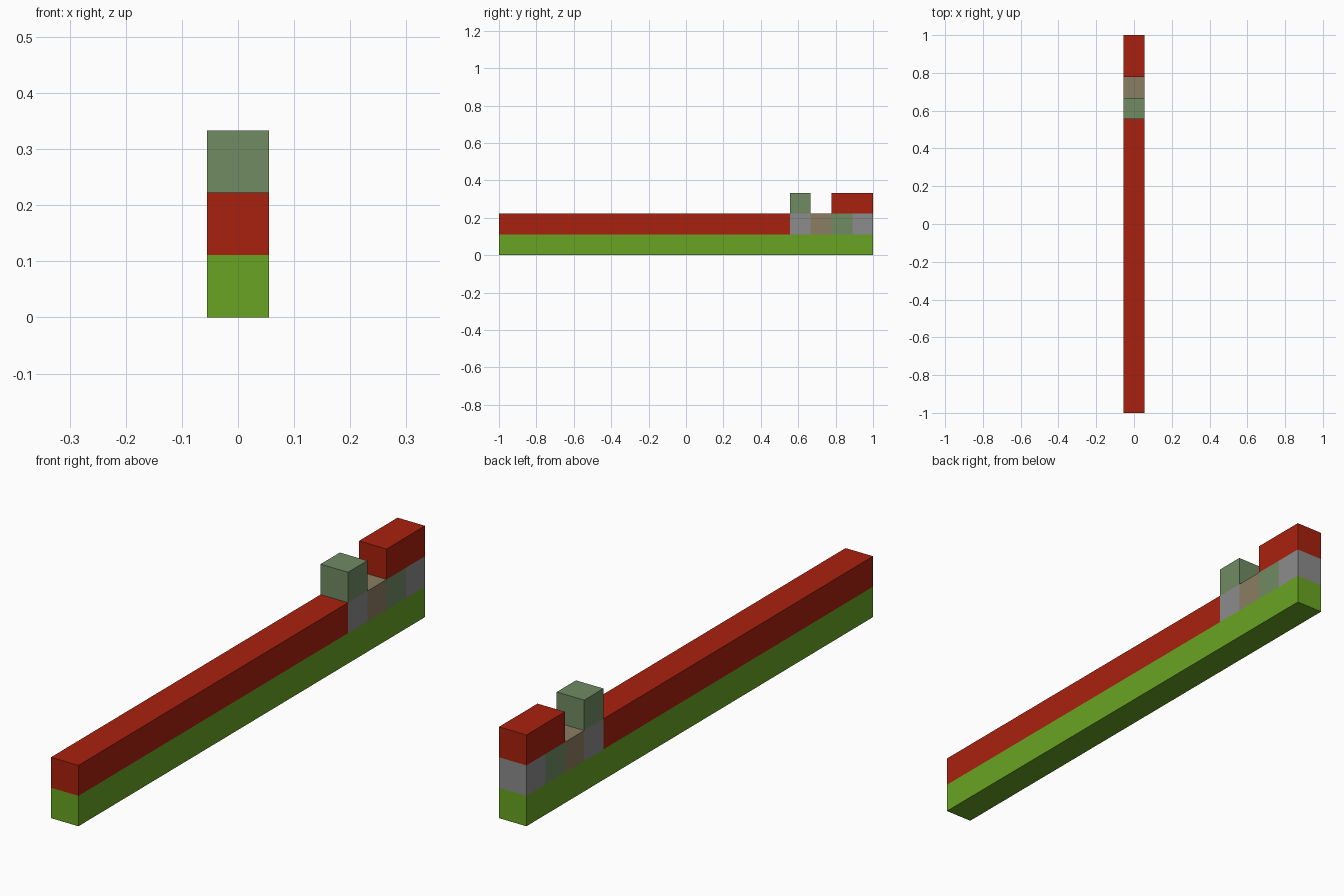
import bpy
import bmesh
from mathutils import Vector

cube = bpy.data.objects.get("Cube")
if cube:
    bpy.data.objects.remove(cube, do_unlink=True)

UNIT = 2 / 18  # block edge: the model is eighteen blocks long


def to_linear(c):
    c /= 255
    return c / 12.92 if c <= 0.04045 else ((c + 0.055) / 1.055) ** 2.4


def make_material(name, rgb):
    colour = [to_linear(c) for c in rgb] + [1.0]
    mat = bpy.data.materials.new(name)
    mat.use_nodes = True
    mat.diffuse_color = colour
    bsdf = mat.node_tree.nodes["Principled BSDF"]
    bsdf.inputs["Base Color"].default_value = colour
    bsdf.inputs["Roughness"].default_value = 0.9
    return mat


red = make_material("brick red", (169, 33, 14))
green = make_material("grass green", (104, 164, 34))
sage = make_material("sage green", (112, 139, 98))
grey = make_material("stone grey", (140, 140, 140))
tan = make_material("earth tan", (139, 125, 97))


def block(name, mat, start, length, level):
    """Box one block wide and high, placed by block index along y."""
    bm = bmesh.new()
    bmesh.ops.create_cube(bm, size=UNIT)
    bmesh.ops.scale(bm, vec=Vector((1, length, 1)), verts=bm.verts)
    mesh = bpy.data.meshes.new(name)
    bm.to_mesh(mesh)
    bm.free()
    mesh.materials.append(mat)
    obj = bpy.data.objects.new(name, mesh)
    obj.location = (0, (start + length / 2) * UNIT - 1, (level + 0.5) * UNIT)
    bpy.context.collection.objects.link(obj)
    return obj


# Bottom course
block("base_beam", green, 0, 18, 0)

# Middle course: long beam, then four single blocks
block("long_beam", red, 0, 14, 1)
block("front_grey_block", grey, 14, 1, 1)
block("tan_block", tan, 15, 1, 1)
block("sage_block", sage, 16, 1, 1)
block("back_grey_block", grey, 17, 1, 1)

# Top course: single post block and rear cap
block("post_block", sage, 14, 1, 2)
block("rear_cap", red, 16, 2, 2)
